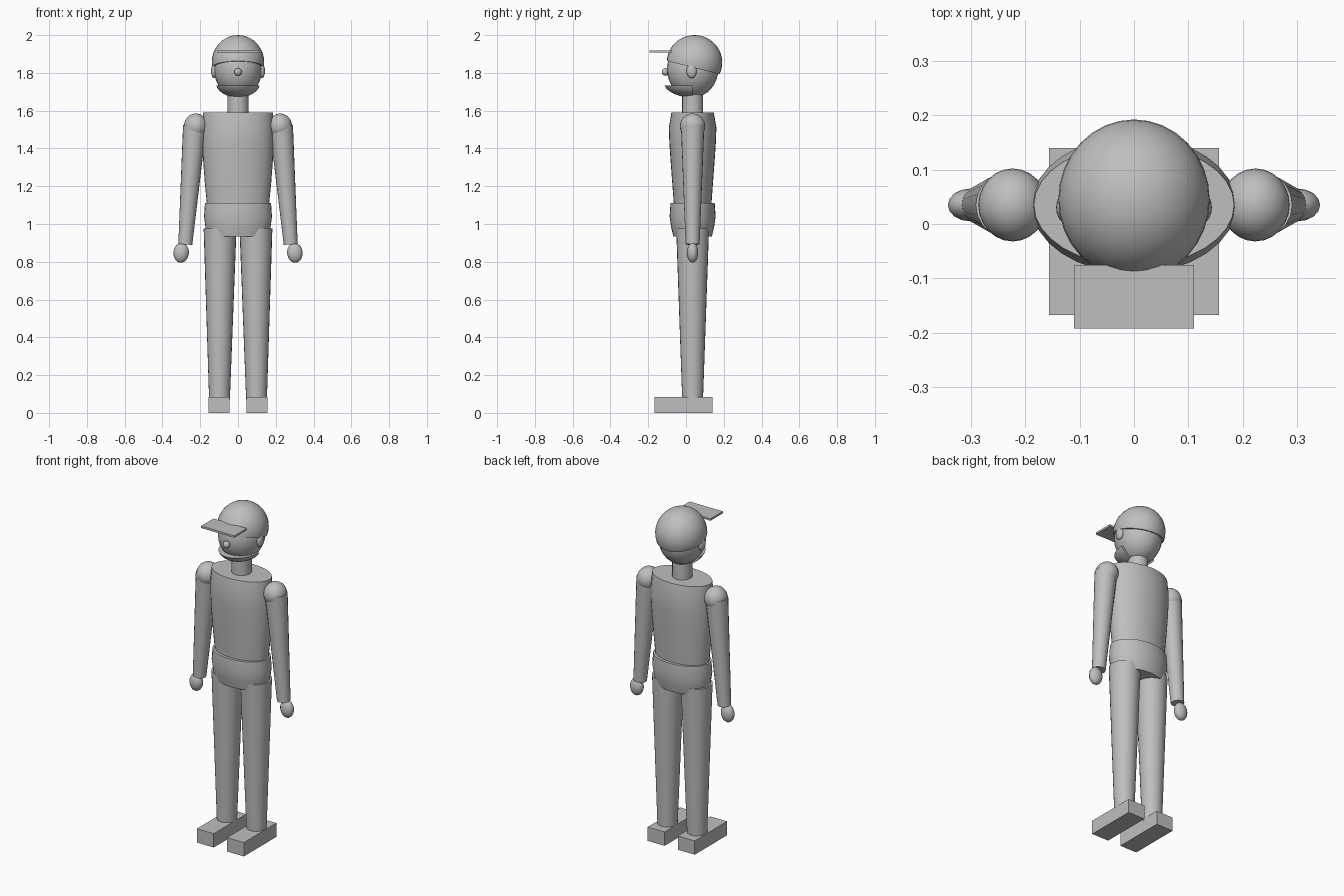
import bpy, bmesh, math
from mathutils import Matrix, Vector

cube = bpy.data.objects.get("Cube")
if cube:
    bpy.data.objects.remove(cube, do_unlink=True)

GREY = (0.52, 0.52, 0.52, 1)
grey = bpy.data.materials.new("plain_grey")
grey.use_nodes = True
grey.diffuse_color = GREY
grey.node_tree.nodes["Principled BSDF"].inputs["Base Color"].default_value = GREY

MID = 0.035  # body centre line in depth


def finish(name, bm, smooth=True):
    bmesh.ops.recalc_face_normals(bm, faces=bm.faces)
    mesh = bpy.data.meshes.new(name)
    bm.to_mesh(mesh)
    bm.free()
    mesh.materials.append(grey)
    obj = bpy.data.objects.new(name, mesh)
    bpy.context.collection.objects.link(obj)
    if smooth:
        bpy.ops.object.select_all(action='DESELECT')
        obj.select_set(True)
        bpy.context.view_layer.objects.active = obj
        bpy.ops.object.shade_smooth_by_angle(angle=math.radians(40))
    return obj


def ellipsoid(name, centre, radii, cuts=(), segments=24, tilt=0):
    """Ellipsoid, optionally sliced; each cut is (point, normal of the removed side)."""
    bm = bmesh.new()
    bmesh.ops.create_uvsphere(bm, u_segments=segments, v_segments=segments // 2 + 4, radius=1)
    place = Matrix.Translation(centre) @ Matrix.Rotation(tilt, 4, 'Y') @ Matrix.Diagonal((*radii, 1))
    bmesh.ops.transform(bm, matrix=place, verts=bm.verts)
    for point, normal in cuts:
        bmesh.ops.bisect_plane(bm, geom=bm.verts[:] + bm.edges[:] + bm.faces[:],
                               plane_co=point, plane_no=normal, clear_outer=True)
        bmesh.ops.holes_fill(bm, edges=[e for e in bm.edges if e.is_boundary])
    return finish(name, bm)


def box(name, low, high):
    bm = bmesh.new()
    bmesh.ops.create_cube(bm, size=1)
    for v in bm.verts:
        v.co = [(a + b) / 2 + c * (b - a) for a, b, c in zip(low, high, v.co)]
    return finish(name, bm, smooth=False)


def loft(name, rings, sides=32):
    """Closed body through elliptical rings of (height, half width, half depth)."""
    bm = bmesh.new()
    loops = []
    for z, rx, ry in rings:
        angles = [math.tau * i / sides for i in range(sides)]
        loops.append([bm.verts.new((rx * math.cos(a), MID + ry * math.sin(a), z)) for a in angles])
    for low, high in zip(loops, loops[1:]):
        for i in range(sides):
            j = (i + 1) % sides
            bm.faces.new((low[i], low[j], high[j], high[i]))
    bm.faces.new(loops[0])
    bm.faces.new(loops[-1])
    return finish(name, bm)


def limb(name, start, end, r_start, r_end, sides=20):
    """Tapered cylinder between two points."""
    a, b = Vector(start), Vector(end)
    bm = bmesh.new()
    bmesh.ops.create_cone(bm, cap_ends=True, segments=sides, radius1=r_start,
                          radius2=r_end, depth=(b - a).length)
    turn = (b - a).to_track_quat('Z', 'Y').to_matrix().to_4x4()
    bmesh.ops.transform(bm, matrix=Matrix.Translation((a + b) / 2) @ turn, verts=bm.verts)
    return finish(name, bm)


# Trunk
loft("torso", [(1.11, 0.165, 0.10), (1.22, 0.176, 0.108), (1.34, 0.185, 0.117),
               (1.43, 0.189, 0.123), (1.51, 0.188, 0.126), (1.59, 0.184, 0.112)])
loft("pelvis", [(0.935, 0.160, 0.102), (0.98, 0.172, 0.113),
                (1.04, 0.180, 0.122), (1.11, 0.175, 0.117)])
limb("neck", (0, MID, 1.57), (0, MID, 1.72), 0.055, 0.055, 24)

# Head
ellipsoid("head", (0, MID, 1.82), (0.127, 0.136, 0.15))
ellipsoid("jaw", (0, MID, 1.75), (0.118, 0.152, 0.08),
          [((0, 0, 1.733), (0, 0, 1)), ((0, MID, 0), (0, 1, 0))])
ellipsoid("nose", (0, -0.11, 1.805), (0.02, 0.018, 0.02), segments=16)

# Cap with a tilted lower rim and a flat peak
ellipsoid("cap", (0, 0.045, 1.855), (0.139, 0.147, 0.145),
          [((0, -0.10, 1.863), (0, -0.25, -1))], segments=32)
box("cap_peak", (-0.11, -0.192, 1.907), (0.11, -0.075, 1.919))

# Paired parts
for side, s in (("left", 1), ("right", -1)):
    ellipsoid(side + "_ear", (s * 0.127, 0.03, 1.81), (0.016, 0.027, 0.038), segments=16)
    ellipsoid(side + "_shoulder", (s * 0.223, MID, 1.518), (0.063, 0.067, 0.067))
    limb(side + "_arm", (s * 0.229, MID, 1.52), (s * 0.279, MID, 0.892), 0.062, 0.037)
    ellipsoid(side + "_hand", (s * 0.301, MID, 0.848), (0.041, 0.03, 0.053),
              segments=16, tilt=-s * 0.08)
    limb(side + "_leg", (s * 0.098, MID, 0.07), (s * 0.095, MID, 0.975), 0.055, 0.087, 24)
    box(side + "_shoe", (s * 0.1 - 0.056, -0.167, 0), (s * 0.1 + 0.056, 0.14, 0.083))
